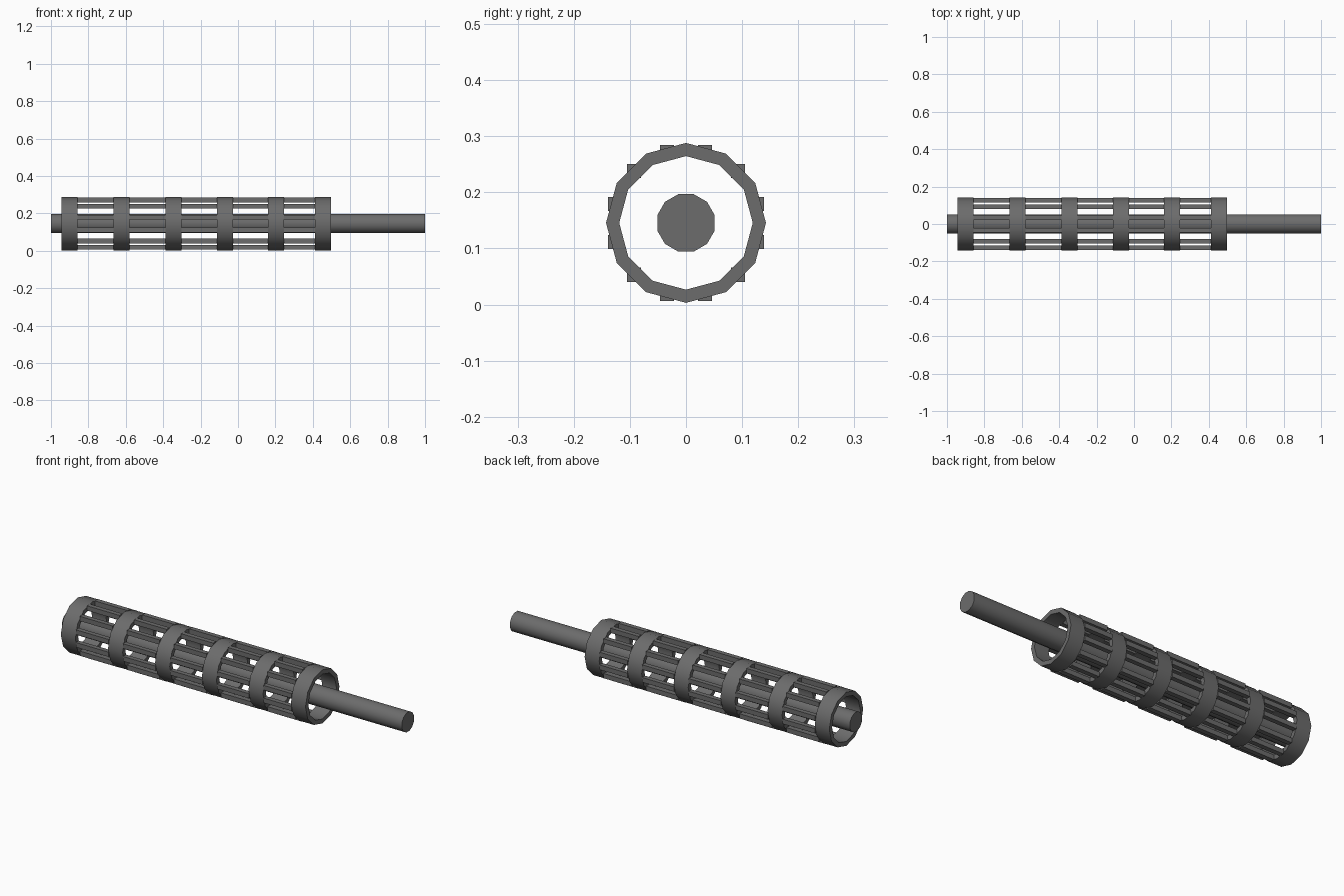
import bpy
import bmesh
from math import cos, sin, pi, radians
from mathutils import Matrix, Vector

default = bpy.data.objects.get("Cube")
if default:
    bpy.data.objects.remove(default, do_unlink=True)

AXIS_Z = 0.1455
SIDES = 12
OUTER, INNER = 0.1425, 0.119
RING_WIDTH = 0.0855
RING_CENTRES = [-0.9, -0.622, -0.345, -0.07, 0.204, 0.454]
BAR_RADIUS, BAR_SIZE = (OUTER + INNER) / 2, 0.025
SHAFT_RADIUS = 0.053

grey = bpy.data.materials.new("dark_grey_metal")
grey.use_nodes = True
colour = (0.15, 0.15, 0.15, 1)
grey.diffuse_color = colour
grey.node_tree.nodes["Principled BSDF"].inputs["Base Color"].default_value = colour


def finish(bm, name, smooth):
    bmesh.ops.recalc_face_normals(bm, faces=bm.faces)
    mesh = bpy.data.meshes.new(name)
    bm.to_mesh(mesh)
    bm.free()
    mesh.materials.append(grey)
    obj = bpy.data.objects.new(name, mesh)
    obj.location.z = AXIS_Z
    bpy.context.collection.objects.link(obj)
    if smooth:
        bpy.ops.object.select_all(action="DESELECT")
        obj.select_set(True)
        bpy.context.view_layer.objects.active = obj
        bpy.ops.object.shade_smooth_by_angle(angle=radians(35))


def circle(bm, x, radius, turn=0.0):
    angles = [turn + 2 * pi * i / SIDES for i in range(SIDES)]
    return [bm.verts.new((x, radius * cos(a), radius * sin(a))) for a in angles]


def bridge(bm, a, b):
    for i in range(SIDES):
        j = (i + 1) % SIDES
        bm.faces.new((a[i], a[j], b[j], b[i]))


# Central shaft, flat side up
bm = bmesh.new()
ends = [circle(bm, x, SHAFT_RADIUS, pi / SIDES) for x in (-1, 1)]
bridge(bm, *ends)
for end in ends:
    bm.faces.new(end)
finish(bm, "shaft", True)

# Hollow rings, corner up
half = RING_WIDTH / 2
for n, x in enumerate(RING_CENTRES):
    bm = bmesh.new()
    loops = [circle(bm, x + s * half, r)
             for s, r in ((-1, OUTER), (1, OUTER), (1, INNER), (-1, INNER))]
    for i in range(4):
        bridge(bm, loops[i], loops[(i + 1) % 4])
    finish(bm, f"ring_{n + 1}", True)

# Square bars between neighbouring rings, all aligned to the axes
for n, (a, b) in enumerate(zip(RING_CENTRES, RING_CENTRES[1:])):
    bm = bmesh.new()
    size = Vector((b - a - RING_WIDTH, BAR_SIZE, BAR_SIZE))
    for i in range(SIDES):
        t = 2 * pi * (i + 0.5) / SIDES
        place = Matrix.Translation(((a + b) / 2, BAR_RADIUS * cos(t), BAR_RADIUS * sin(t)))
        bmesh.ops.create_cube(bm, size=1, matrix=place @ Matrix.Diagonal(size).to_4x4())
    finish(bm, f"cage_bars_{n + 1}", False)
